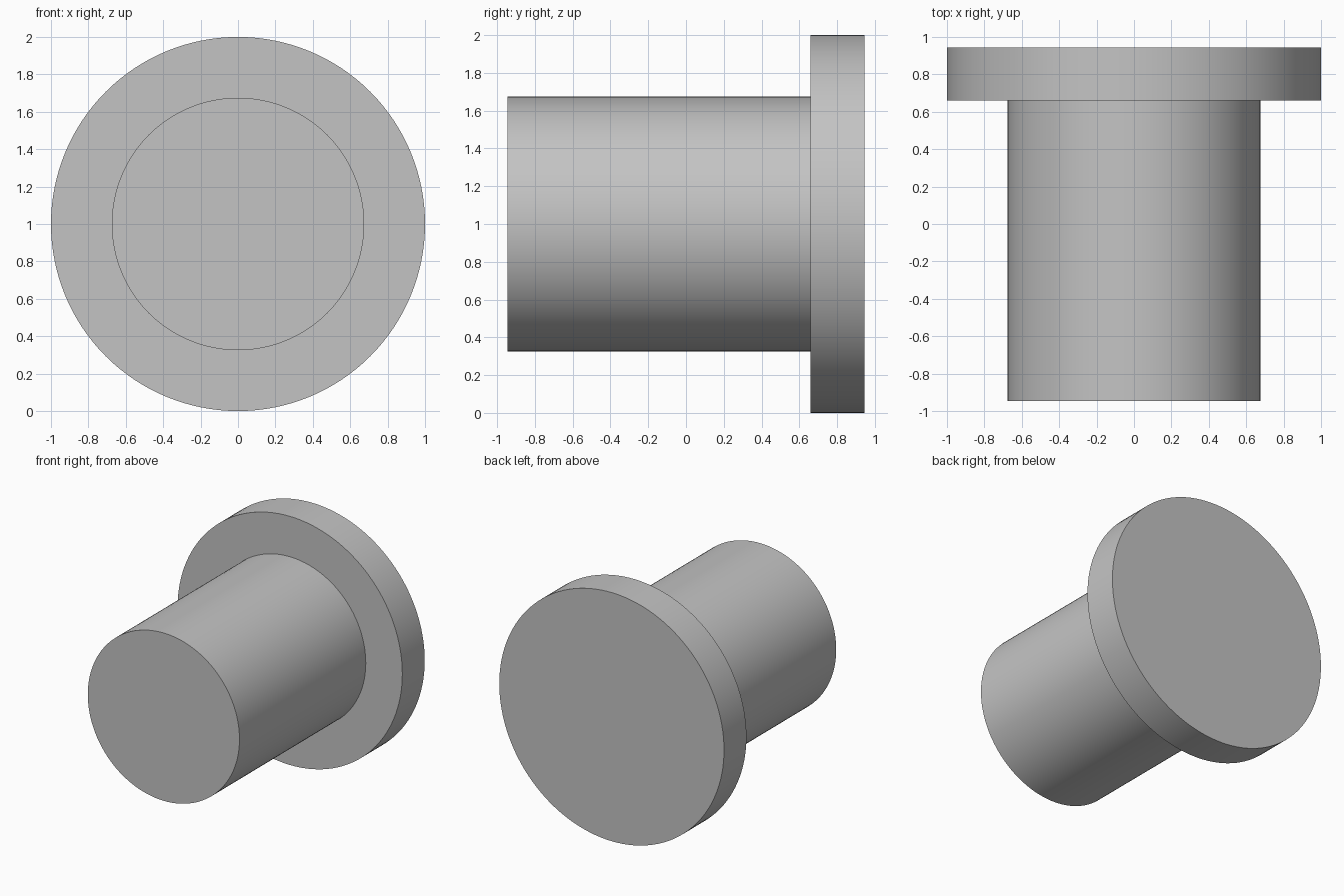
import bpy
import bmesh
import math
from mathutils import Vector

cube = bpy.data.objects.get("Cube")
if cube:
    bpy.data.objects.remove(cube, do_unlink=True)

SEGMENTS = 128
CENTRE_Z = 1.0

grey = bpy.data.materials.new("plain grey")
grey.use_nodes = True
colour = (0.55, 0.55, 0.55, 1.0)
grey.diffuse_color = colour
grey.node_tree.nodes["Principled BSDF"].inputs["Base Color"].default_value = colour

# Stepped half profile as (radius, y), from the shank end to the flange back
profile = [(0.675, -0.945), (0.675, 0.66), (1.0, 0.66), (1.0, 0.945)]

bm = bmesh.new()
rings = []
for radius, y in profile:
    ring = []
    for i in range(SEGMENTS):
        a = math.tau * i / SEGMENTS
        ring.append(bm.verts.new(Vector((radius * math.cos(a), y, radius * math.sin(a)))))
    rings.append(ring)

# Walls and shoulder between neighbouring rings, then the two flat ends
for low, high in zip(rings, rings[1:]):
    for i in range(SEGMENTS):
        j = (i + 1) % SEGMENTS
        bm.faces.new((low[i], low[j], high[j], high[i]))
bm.faces.new(rings[0])
bm.faces.new(rings[-1])
bmesh.ops.recalc_face_normals(bm, faces=bm.faces)

mesh = bpy.data.meshes.new("flanged_pin")
bm.to_mesh(mesh)
bm.free()
mesh.materials.append(grey)

pin = bpy.data.objects.new("flanged_pin", mesh)
pin.location.z = CENTRE_Z
bpy.context.collection.objects.link(pin)

# Smooth round walls with crisp rims
bpy.ops.object.select_all(action="DESELECT")
pin.select_set(True)
bpy.context.view_layer.objects.active = pin
bpy.ops.object.shade_smooth_by_angle(angle=math.radians(30))
